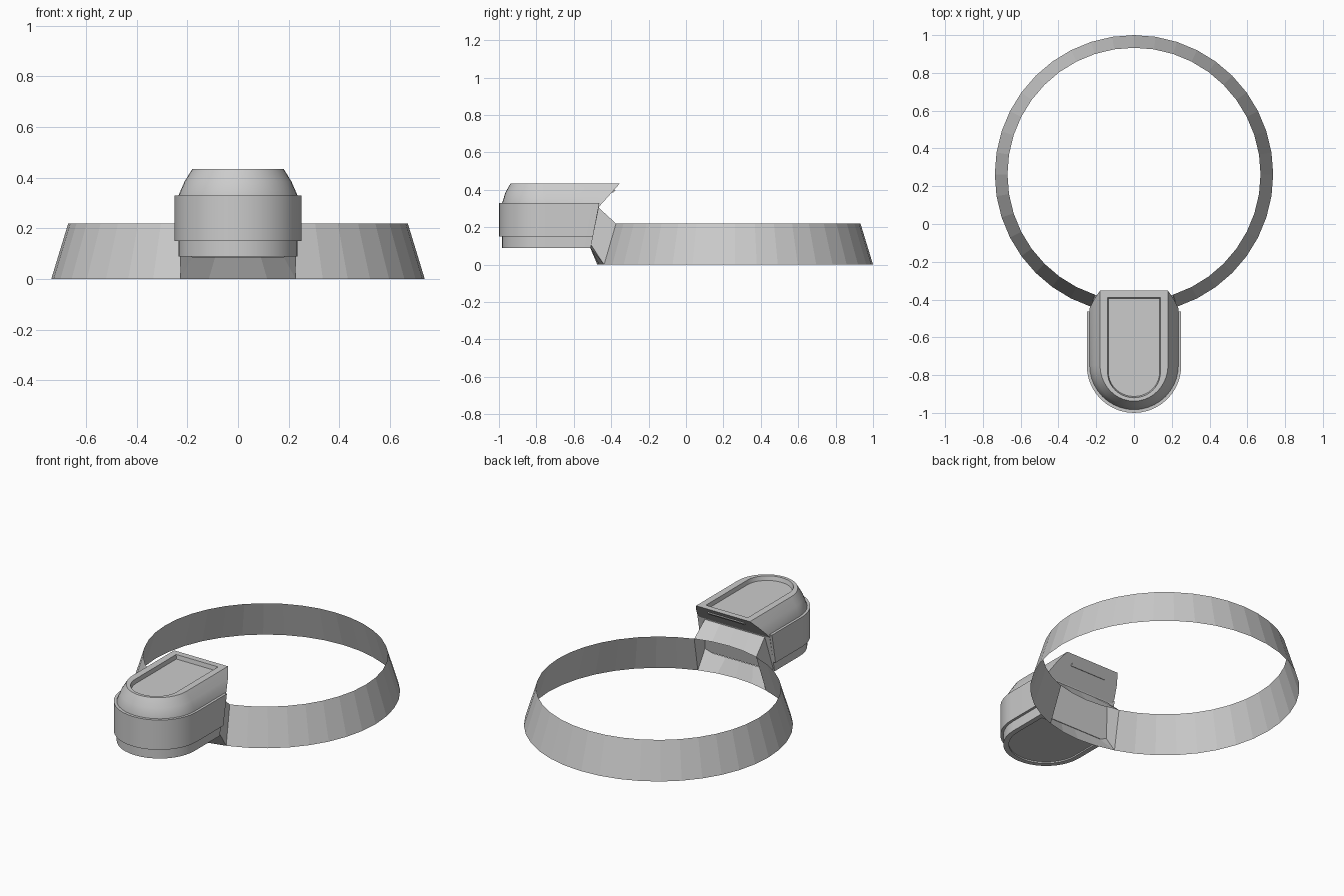
import bpy, bmesh
from math import sin, cos, pi, radians

if "Cube" in bpy.data.objects:
    bpy.data.objects.remove(bpy.data.objects["Cube"])

RING_Y, R_LOW, R_TOP, RING_H = 0.263, 0.737, 0.67, 0.22


def loft(name, loops, cyclic=True, caps=False, ends=False, smooth=True):
    """Skin a list of equal-length point loops."""
    bm = bmesh.new()
    rows = [[bm.verts.new(p) for p in loop] for loop in loops]
    n = len(rows[0])
    for a, b in zip(rows, rows[1:]):
        for i in range(n if cyclic else n - 1):
            j = (i + 1) % n
            bm.faces.new((a[i], a[j], b[j], b[i]))
    if caps:
        bm.faces.new(rows[0][::-1])
        bm.faces.new(rows[-1])
    if ends:
        bm.faces.new([r[0] for r in rows])
        bm.faces.new([r[-1] for r in rows][::-1])
    bmesh.ops.remove_doubles(bm, verts=bm.verts, dist=1e-5)
    bmesh.ops.recalc_face_normals(bm, faces=bm.faces)
    me = bpy.data.meshes.new(name)
    bm.to_mesh(me)
    bm.free()
    ob = bpy.data.objects.new(name, me)
    bpy.context.collection.objects.link(ob)
    if smooth:
        bpy.ops.object.select_all(action='DESELECT')
        ob.select_set(True)
        bpy.context.view_layer.objects.active = ob
        bpy.ops.object.shade_smooth_by_angle(angle=radians(25))
    return ob


def back_y(z):
    """Rear outline of the head: leans back, then overhangs."""
    if z <= 0.31:
        return -0.51 + (z - 0.09) / 0.22 * 0.045
    return -0.465 + (z - 0.31) / 0.125 * 0.112


def u_loop(r, z, ry=None, cy=-0.748, yb=None, n=20):
    """U-shaped outline: straight sides with a round front."""
    ry = ry or r
    yb = back_y(z) if yb is None else yb
    arc = [(r * cos(pi + pi * i / n), cy + ry * sin(pi + pi * i / n), z)
           for i in range(n + 1)]
    return [(-r, yb, z)] + arc + [(r, yb, z)]


def arc_points(r, z, degrees):
    return [(r * sin(radians(d)), RING_Y - r * cos(radians(d)), z) for d in degrees]


# Tapered thin ring, open at the front
span = range(18, 343, 9)
loft("ring_band", [arc_points(R_LOW, 0, span), arc_points(R_TOP, RING_H, span)],
     cyclic=False, smooth=False)

# Head body with recessed underside and top panel
loft("head_body", [
    u_loop(0.205, 0.098, yb=-0.54),
    u_loop(0.205, 0.09, yb=-0.54),
    u_loop(0.235, 0.09),
    u_loop(0.235, 0.31),
    u_loop(0.235, 0.33),
    u_loop(0.211, 0.385, ry=0.218),
    u_loop(0.180, 0.435, ry=0.190),
    u_loop(0.140, 0.435, ry=0.135, cy=-0.785, yb=-0.39),
    u_loop(0.136, 0.410, ry=0.130, cy=-0.783, yb=-0.394),
], caps=True)

# Raised band wrapped around the head
loft("head_band", [
    u_loop(0.234, 0.15), u_loop(0.25, 0.15, cy=-0.75),
    u_loop(0.25, 0.33, cy=-0.75, yb=-0.463), u_loop(0.234, 0.33, yb=-0.463),
], cyclic=False, ends=True)

# Thin strip on the overhanging rear face
strip = []
for x in (-0.12, 0.12):
    strip.append([(x, back_y(z) + d, z + e) for z, d, e in
                  ((0.388, -0.004, 0), (0.402, -0.004, 0),
                   (0.402, 0.005, -0.004), (0.388, 0.005, -0.004))])
loft("rear_strip", strip, caps=True, smooth=False)

# Hollow neck from the ring opening to the head
steps = (-18, -9, 0, 9, 18)
low = arc_points(R_LOW, 0, steps)[::-1]
ring_end = arc_points(R_TOP, RING_H, steps) + [low[0]] + low + [low[-1]]
head_end = ([(0.2 * t / 18, -0.467, 0.305) for t in steps]
            + [(0.228, -0.507, 0.105)]
            + [(-0.18 * t / 18, -0.511, 0.088) for t in steps]
            + [(-0.228, -0.507, 0.105)])
loft("neck", [ring_end, head_end], smooth=False)
